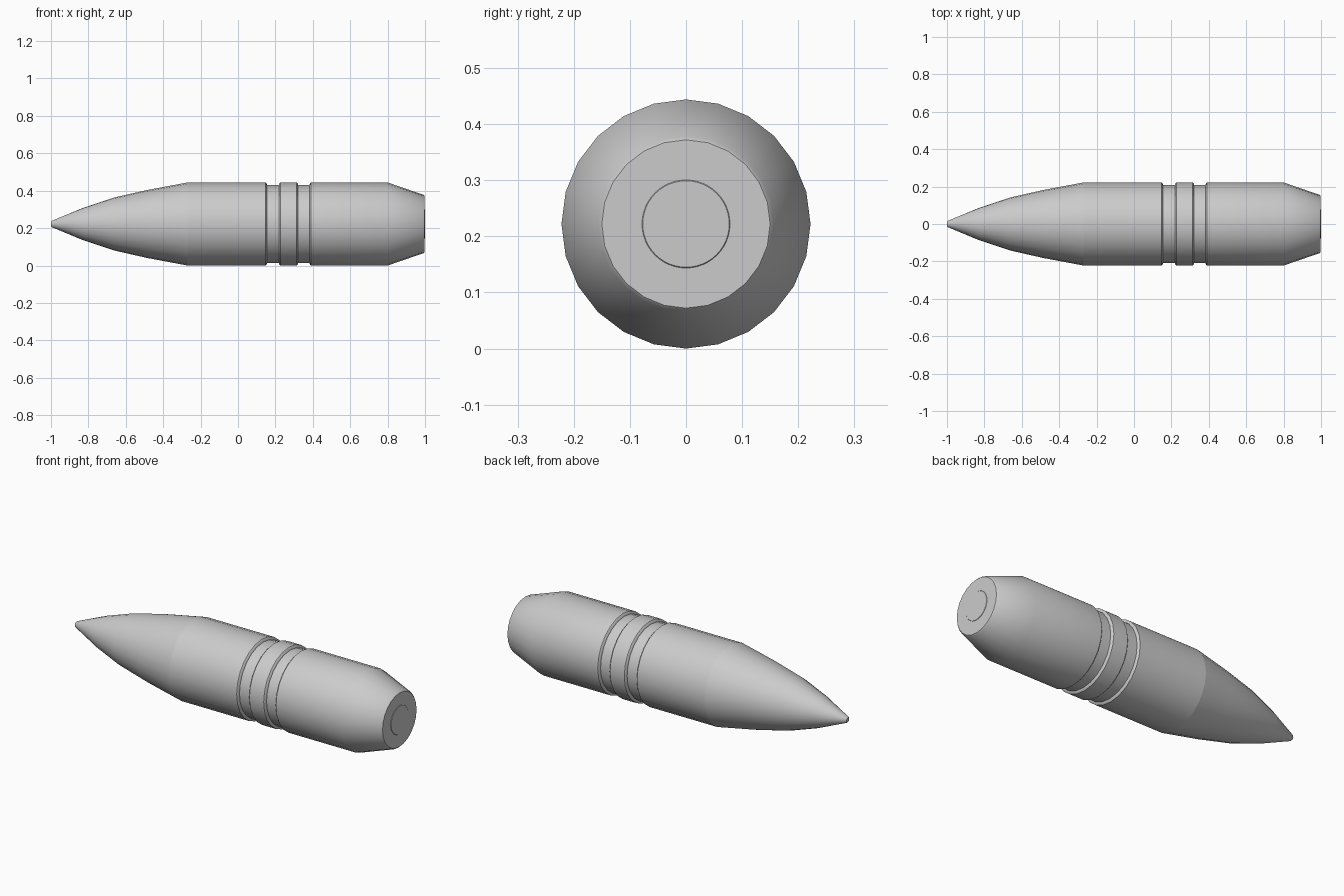
import bpy, bmesh, math

if "Cube" in bpy.data.objects:
    bpy.data.objects.remove(bpy.data.objects["Cube"])

AXIS_Z = 0.222


def lathe(name, profile, sides, cap_start=True, cap_end=True):
    """Revolve (x, radius) points around the long x axis."""
    bm = bmesh.new()
    rings = []
    for x, r in profile:
        ring = []
        for i in range(sides):
            a = math.tau * i / sides
            ring.append(bm.verts.new((x, r * math.sin(a), AXIS_Z + r * math.cos(a))))
        rings.append(ring)
    for a, b in zip(rings, rings[1:]):
        for i in range(sides):
            j = (i + 1) % sides
            bm.faces.new((a[i], a[j], b[j], b[i]))
    if cap_start:
        bm.faces.new(rings[0])
    if cap_end:
        bm.faces.new(rings[-1])
    bmesh.ops.recalc_face_normals(bm, faces=bm.faces)
    # Open shells: make sure normals point away from the axis
    side = bm.faces[0] if len(bm.faces) and not bm.faces.ensure_lookup_table() else None
    c = side.calc_center_median()
    if side.normal.y * c.y + side.normal.z * (c.z - AXIS_Z) < 0:
        bmesh.ops.reverse_faces(bm, faces=bm.faces)
    mesh = bpy.data.meshes.new(name)
    bm.to_mesh(mesh)
    bm.free()
    obj = bpy.data.objects.new(name, mesh)
    bpy.context.collection.objects.link(obj)
    bpy.ops.object.select_all(action='DESELECT')
    obj.select_set(True)
    bpy.context.view_layer.objects.active = obj
    bpy.ops.object.shade_smooth_by_angle(angle=math.radians(35))
    return obj


R, G, B = 0.222, 0.208, 0.006   # body radius, groove radius, groove bevel


def groove(x0, x1):
    """Profile points of one bevelled groove."""
    return [(x0 - B, R), (x0, R - B), (x0 + 0.002, G),
            (x1 - 0.002, G), (x1, R - B), (x1 + B, R)]


# Pointed nose, left open where it meets the body
lathe("nose", [(-1.0, 0.012), (-0.995, 0.017), (-0.83, 0.086), (-0.665, 0.141),
               (-0.484, 0.182), (-0.27, R)], 24, cap_end=False)

# Body with two grooves and a tapered tail
lathe("body", [(-0.27, R)] + groove(0.153, 0.22) + groove(0.32, 0.384)
      + [(0.80, R), (0.992, 0.156), (0.998, 0.15)], 24, cap_start=False)

# Round plug in the tail face
lathe("base_plug", [(0.98, 0.0785), (0.9985, 0.0785), (1.0, 0.077)], 48)
